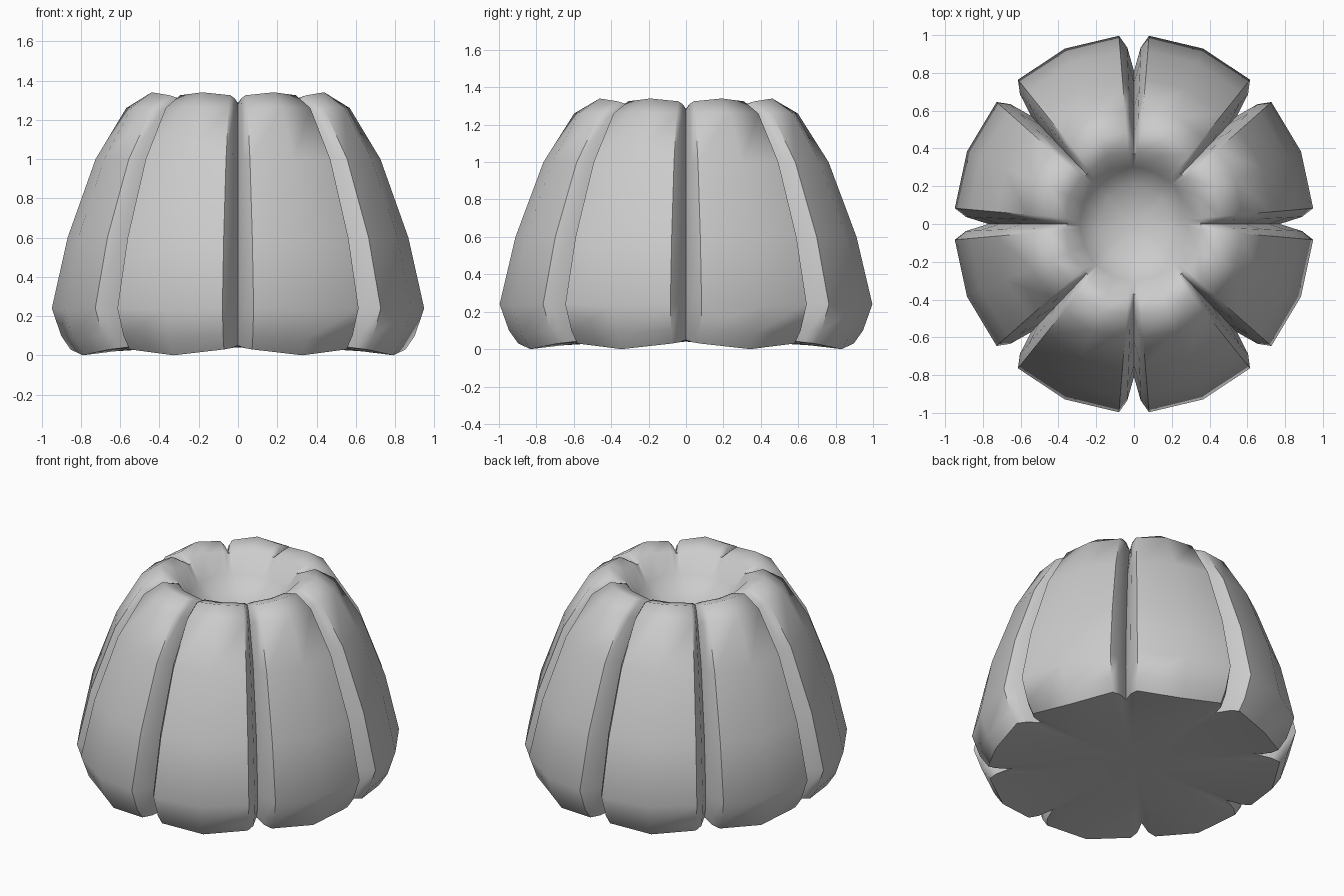
import bpy, bmesh, math

if "Cube" in bpy.data.objects:
    bpy.data.objects.remove(bpy.data.objects["Cube"])

LOBES = 8
SX = 0.952  # slightly narrower in x

# rows from underside to bowl floor:
# crest (r, z), lobe edge (r, z), groove bottom (r, z)
rows = [
    (0.45, 0.04, 0.45, 0.04, 0.45, 0.04),
    (0.72, 0.02, 0.72, 0.035, 0.70, 0.045),
    (0.90, 0.00, 0.90, 0.03, 0.76, 0.05),
    (0.955, 0.08, 0.95, 0.10, 0.80, 0.12),
    (1.005, 0.23, 1.00, 0.24, 0.81, 0.25),
    (0.925, 0.60, 0.915, 0.60, 0.75, 0.60),
    (0.775, 1.00, 0.765, 1.00, 0.62, 1.00),
    (0.615, 1.265, 0.60, 1.26, 0.48, 1.21),
    (0.50, 1.34, 0.48, 1.325, 0.41, 1.28),
    (0.39, 1.305, 0.38, 1.30, 0.37, 1.285),
    (0.30, 1.18, 0.30, 1.18, 0.30, 1.18),
    (0.20, 1.09, 0.20, 1.09, 0.20, 1.09),
]


def ring_points(row):
    """One lobed ring: groove, wall, edge, crest, edge, wall for each lobe."""
    rc, zc, re, ze, rg, zg = row
    wr, wz = rg + (re - rg) * 0.66, zg + (ze - zg) * 0.66
    pattern = [(0, rg, zg), (2.3, wr, wz), (4.8, re, ze), (22.5, rc, zc),
               (40.2, re, ze), (42.7, wr, wz)]
    for k in range(LOBES):
        for a, r, z in pattern:
            t = math.radians(a + 45 * k)
            yield (SX * r * math.cos(t), r * math.sin(t), z)


# Lobed body with grooves and a bowl in the top
bm = bmesh.new()
rings = [[bm.verts.new(p) for p in ring_points(row)] for row in rows]
n = len(rings[0])
for lo, hi in zip(rings, rings[1:]):
    for i in range(n):
        j = (i + 1) % n
        bm.faces.new((lo[i], lo[j], hi[j], hi[i]))
base = bm.verts.new((0, 0, 0.04))
floor = bm.verts.new((0, 0, 1.06))
for i in range(n):
    j = (i + 1) % n
    bm.faces.new((base, rings[0][j], rings[0][i]))
    bm.faces.new((floor, rings[-1][i], rings[-1][j]))
bmesh.ops.recalc_face_normals(bm, faces=bm.faces)

mesh = bpy.data.meshes.new("lobed_body")
bm.to_mesh(mesh)
bm.free()
body = bpy.data.objects.new("lobed_body", mesh)
bpy.context.collection.objects.link(body)
bpy.context.view_layer.objects.active = body
body.select_set(True)
bpy.ops.object.shade_smooth_by_angle(angle=math.radians(55))
